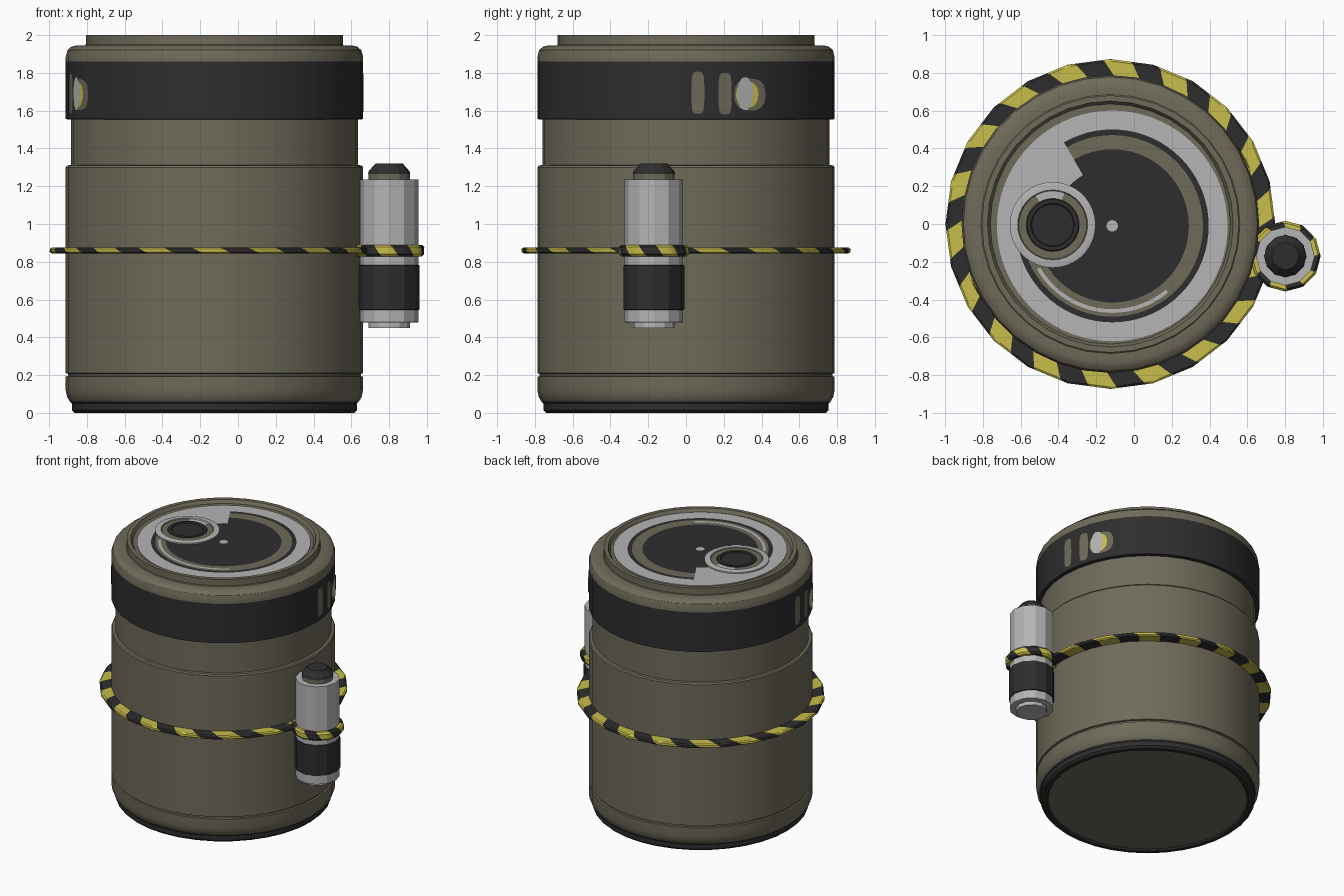
import bpy, bmesh, math
from math import sin, cos, pi, radians, degrees

if "Cube" in bpy.data.objects:
    bpy.data.objects.remove(bpy.data.objects["Cube"])

# flat colours
def mat(name, rgb):
    m = bpy.data.materials.new(name)
    m.diffuse_color = (*rgb, 1)
    m.use_nodes = True
    m.node_tree.nodes["Principled BSDF"].inputs["Base Color"].default_value = m.diffuse_color
    return m

MATS = [mat("olive", (0.158, 0.147, 0.102)), mat("black", (0.027, 0.027, 0.027)),
        mat("light_grey", (0.46, 0.46, 0.46)), mat("yellow", (0.58, 0.51, 0.07))]
OLIVE, BLACK, GREY, YELLOW = range(4)
CX, CY = -0.125, 0.0


def finish(name, bm, smooth):
    me = bpy.data.meshes.new(name)
    bmesh.ops.remove_doubles(bm, verts=bm.verts, dist=1e-5)
    bm.to_mesh(me)
    bm.free()
    for m in MATS:
        me.materials.append(m)
    ob = bpy.data.objects.new(name, me)
    bpy.context.collection.objects.link(ob)
    if smooth:
        bpy.ops.object.select_all(action='DESELECT')
        ob.select_set(True)
        bpy.context.view_layer.objects.active = ob
        bpy.ops.object.shade_smooth_by_angle(angle=radians(30))
    return ob


# turned part; rule(j, degrees) gives the colour of profile segment j.
# closed = ring section, facets = visible corner count, shear = twist per point
def lathe(name, cx, cy, profile, n, rule, smooth=True, closed=False,
          facets=0, shear=None):
    bm = bmesh.new()
    k = len(profile)
    grid = []
    for i in range(n):
        row = []
        for j, (r, z) in enumerate(profile):
            a = 2 * pi * i / n + (radians(shear[j]) if shear else 0)
            if facets:
                w = 2 * pi / facets
                r = r * cos(w / 2) / cos(a % w - w / 2)
            row.append(bm.verts.new((cx + r * cos(a), cy + r * sin(a), z)))
        grid.append(row)
    for i in range(n):
        p, q = grid[i], grid[(i + 1) % n]
        for j in range(k if closed else k - 1):
            l = (j + 1) % k
            vs = [p[j], q[j], q[l], p[l]]
            if profile[j][0] == 0:
                vs.pop(1)
            elif profile[l][0] == 0:
                vs.pop(2)
            bm.faces.new(vs).material_index = rule(j, 360 * (i + 0.5) / n)
    return finish(name, bm, smooth)


# barrel
body = [(0, .012), (.70, .012), (.71, 0), (.74, 0), (.755, .015), (.755, .05),
        (.765, .06), (.78, .085), (.787, .12), (.787, .192), (.775, .195),
        (.775, .207), (.787, .21), (.787, 1.30), (.78, 1.31), (.76, 1.312),
        (.76, 1.553), (.787, 1.555), (.787, 1.86), (.787, 1.885), (.778, 1.92),
        (.758, 1.938), (.73, 1.945), (.685, 1.945), (.68, 1.95), (.68, 2.0),
        (.65, 2.0), (.635, 1.975), (0, 1.975)]
lathe("barrel_body", CX, CY, body, 36,
      lambda j, a: BLACK if 1 <= j <= 5 or j in (16, 17) else OLIVE)

# lid with painted rings
lid = [(.61, 1.974), (.61, 1.98), (.51, 1.98), (.48, 1.98), (.46, 1.98),
       (.44, 1.98), (.405, 1.98), (.31, 1.98), (.03, 1.98), (0, 1.98)]

def lid_rule(j, a):
    if j <= 1 or j == 8:
        return GREY
    if 118 < a < 190 and j <= 6:
        return GREY
    if j == 2 or j >= 6:
        return BLACK
    if j == 4 and 210 < a < 310:
        return GREY
    return OLIVE

lathe("lid_plate", CX + .01, CY - .01, lid, 72, lid_rule)

# filler port on the lid
port = [(.227, 1.975), (.227, 1.99), (.215, 1.994), (.185, 1.994), (.18, 1.988),
        (.14, 1.988), (.135, 1.994), (.115, 1.994), (.11, 1.986), (0, 1.986)]
lathe("filler_port", -.43, -.005, port, 36,
      lambda j, a: GREY if j <= 2 or (j <= 4 and 70 < a < 125)
      else OLIVE if j <= 4 else BLACK)

# striped hoop around the barrel: 18 slanted stripe pairs
stripe = lambda j, a: YELLOW if a % 20 < 11 else BLACK
lathe("warning_hoop", CX, CY,
      [(.775, .845), (.862, .845), (.872, .852), (.872, .868), (.862, .875), (.775, .875)],
      144, stripe, False, True, 24, [6, 6, 5, 3, 2, -2])

# side canister
KX, KY = .80, -.17
can = [(0, .45), (.11, .45), (.11, .478), (.155, .48), (.155, .545), (.161, .548),
       (.161, .78), (.155, .783), (.155, 1.235), (.11, 1.235), (.11, 1.265),
       (.112, 1.265), (.108, 1.28), (.072, 1.32), (0, 1.32)]
lathe("side_canister", KX, KY, can, 12,
      lambda j, a: BLACK if 4 <= j <= 6 or j >= 10 else OLIVE if j == 9 else GREY, False)

# striped clamp holding the canister
lathe("canister_clamp", KX, KY,
      [(.15, .828), (.175, .828), (.187, .84), (.187, .877), (.175, .89), (.15, .89)],
      72, lambda j, a: YELLOW if a % 60 < 32 else BLACK, False, True, 12,
      [20, 18, 14, 6, 2, 0])


# painted marks on the black band: rounded patch wrapped round the barrel
def patch(name, ang, z, half_w, half_h, colour, r, power):
    bm = bmesh.new()
    vs = []
    for i in range(24):
        t = 2 * pi * i / 24
        c, s = cos(t), sin(t)
        u = math.copysign(abs(c) ** power, c) * half_w
        v = math.copysign(abs(s) ** power, s) * half_h
        a = radians(ang) + u / r
        vs.append(bm.verts.new((CX + r * cos(a), CY + r * sin(a), z + v)))
    bm.faces.new(vs).material_index = colour
    finish(name, bm, False)


for side, base in (("right", 0), ("left", 180)):
    patch("slot_a_" + side, base + 4.6, 1.695, .034, .112, OLIVE, .789, .5)
    patch("slot_b_" + side, base + 15.2, 1.69, .036, .11, OLIVE, .789, .5)
    patch("mark_base_" + side, base + 25.5, 1.685, .092, .085, OLIVE, .790, .8)
    patch("mark_ring_" + side, base + 24.2, 1.685, .065, .07, YELLOW, .793, .9)
    patch("mark_core_" + side, base + 23.2, 1.69, .045, .09, GREY, .796, .9)
